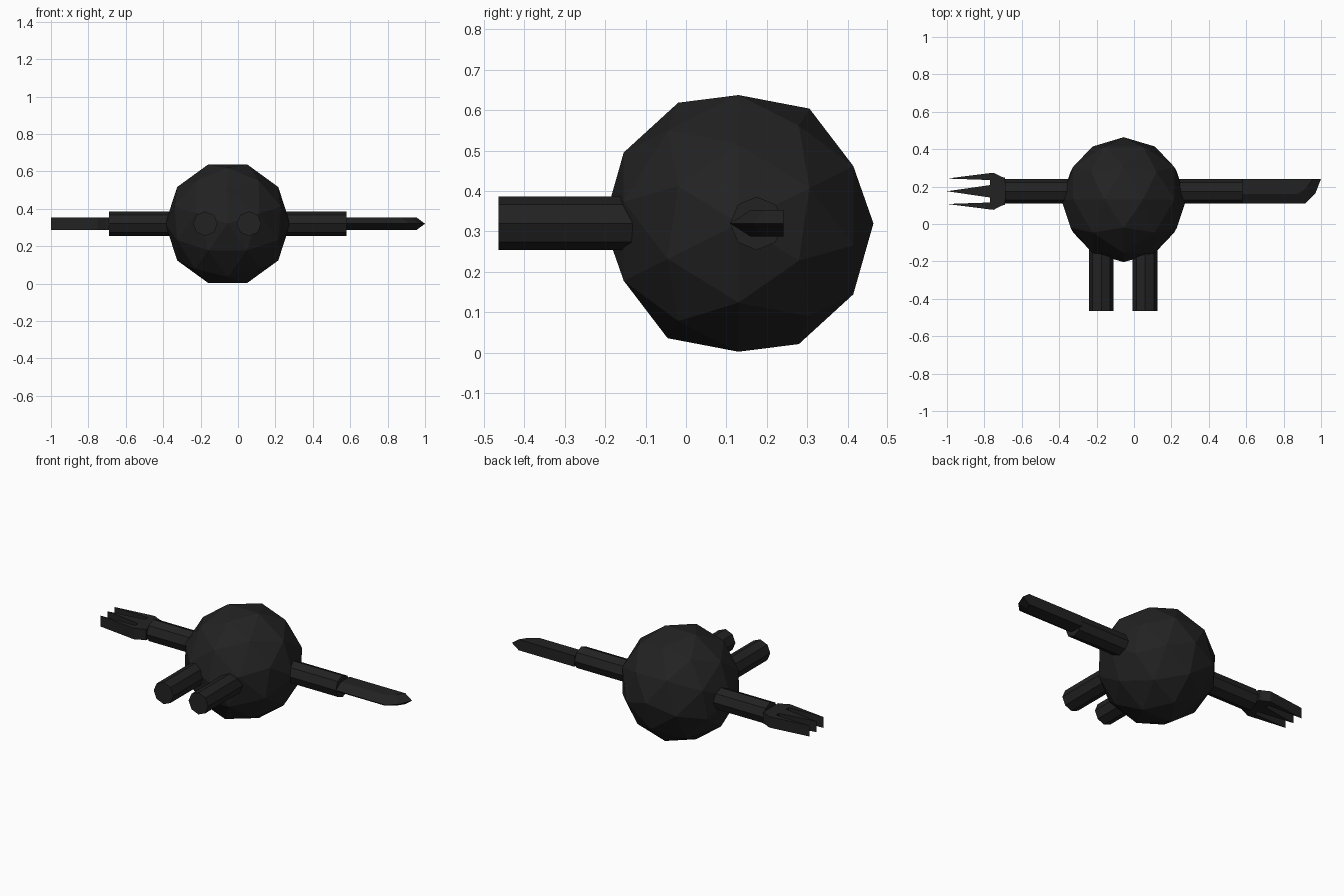
import bpy, bmesh
from mathutils import Matrix, Vector

if "Cube" in bpy.data.objects:
    bpy.data.objects.remove(bpy.data.objects["Cube"])

black = bpy.data.materials.new("matte black")
black.diffuse_color = (0.016, 0.016, 0.016, 1)
black.use_nodes = True
black.node_tree.nodes["Principled BSDF"].inputs["Base Color"].default_value = black.diffuse_color
Z = 0.32          # height of every part's axis
ARM_Y = 0.175     # arms, fork and blade share this line


def finish(name, bm):
    bmesh.ops.recalc_face_normals(bm, faces=bm.faces)
    mesh = bpy.data.meshes.new(name)
    bm.to_mesh(mesh)
    bm.free()
    mesh.materials.append(black)
    ob = bpy.data.objects.new(name, mesh)
    bpy.context.collection.objects.link(ob)
    return ob


def rod(name, a, b, radius=0.066):
    """Eight-sided rod from a to b with corners on the axes."""
    a, b = Vector(a), Vector(b)
    d = b - a
    bm = bmesh.new()
    rot = d.to_track_quat('Z', 'Y').to_matrix().to_4x4()
    bmesh.ops.create_cone(bm, cap_ends=True, segments=8, radius1=radius,
                          radius2=radius, depth=d.length,
                          matrix=Matrix.Translation((a + b) / 2) @ rot)
    finish(name, bm)


# Body: faceted ball with its pole turned to the front
bm = bmesh.new()
turn = Matrix(((0, -1, 0, 0), (0, 0, 1, 0), (-1, 0, 0, 0), (0, 0, 0, 1)))
bmesh.ops.create_icosphere(bm, subdivisions=2, radius=0.334,
                           matrix=Matrix.Translation((-0.055, 0.13, Z)) @ turn)
finish("body", bm)

# Legs and arms
for side, x in (("left", -0.175), ("right", 0.059)):
    rod(side + "_leg", (x, 0.0, Z), (x, -0.464, Z))
rod("left_arm", (-0.2, ARM_Y, Z), (-0.69, ARM_Y, Z))
rod("right_arm", (0.1, ARM_Y, Z), (0.58, ARM_Y, Z))

# Fork: half outline mirrored about the arm line, then extruded
half = [(-0.69, 0.072), (-0.705, 0.076), (-0.75, 0.099), (-0.77, 0.097),
        (-1.0, 0.068), (-0.77, 0.06), (-0.77, 0.033)]
outline = half + [(-1.0, 0)] + [(x, -y) for x, y in reversed(half)]
bm = bmesh.new()
face = bm.faces.new([bm.verts.new((x, ARM_Y + y, Z - 0.033)) for x, y in outline])
ext = bmesh.ops.extrude_face_region(bm, geom=[face])
bmesh.ops.translate(bm, vec=(0, 0, 0.066),
                    verts=[v for v in ext["geom"] if isinstance(v, bmesh.types.BMVert)])
bmesh.ops.triangulate(bm, faces=[f for f in bm.faces if len(f.verts) > 4])
finish("fork_hand", bm)

# Knife: flat sides bevelled to a cutting edge that curves up to the tip
edge = [(0.58, 0.109), (0.915, 0.109), (0.97, 0.165), (1.0, 0.241)]
flat = [(0.58, 0.16), (0.875, 0.16), (0.925, 0.195), (0.955, 0.241)]
bm = bmesh.new()
cut = [bm.verts.new((x, y, Z)) for x, y in edge]
low, top = [[bm.verts.new((x, y, Z + h)) for x, y in flat] for h in (-0.033, 0.033)]
spine = [bm.verts.new((0.58, 0.241, Z + h)) for h in (-0.033, 0.033)]
for ring, s in ((low, spine[0]), (top, spine[1])):
    bm.faces.new(ring + [s])
    for i in range(3):
        bm.faces.new((cut[i], cut[i + 1], ring[i + 1], ring[i]))
bm.faces.new((spine[0], low[3], cut[3], top[3], spine[1]))
bm.faces.new((spine[0], low[0], cut[0], top[0], spine[1]))
finish("knife_hand", bm)
